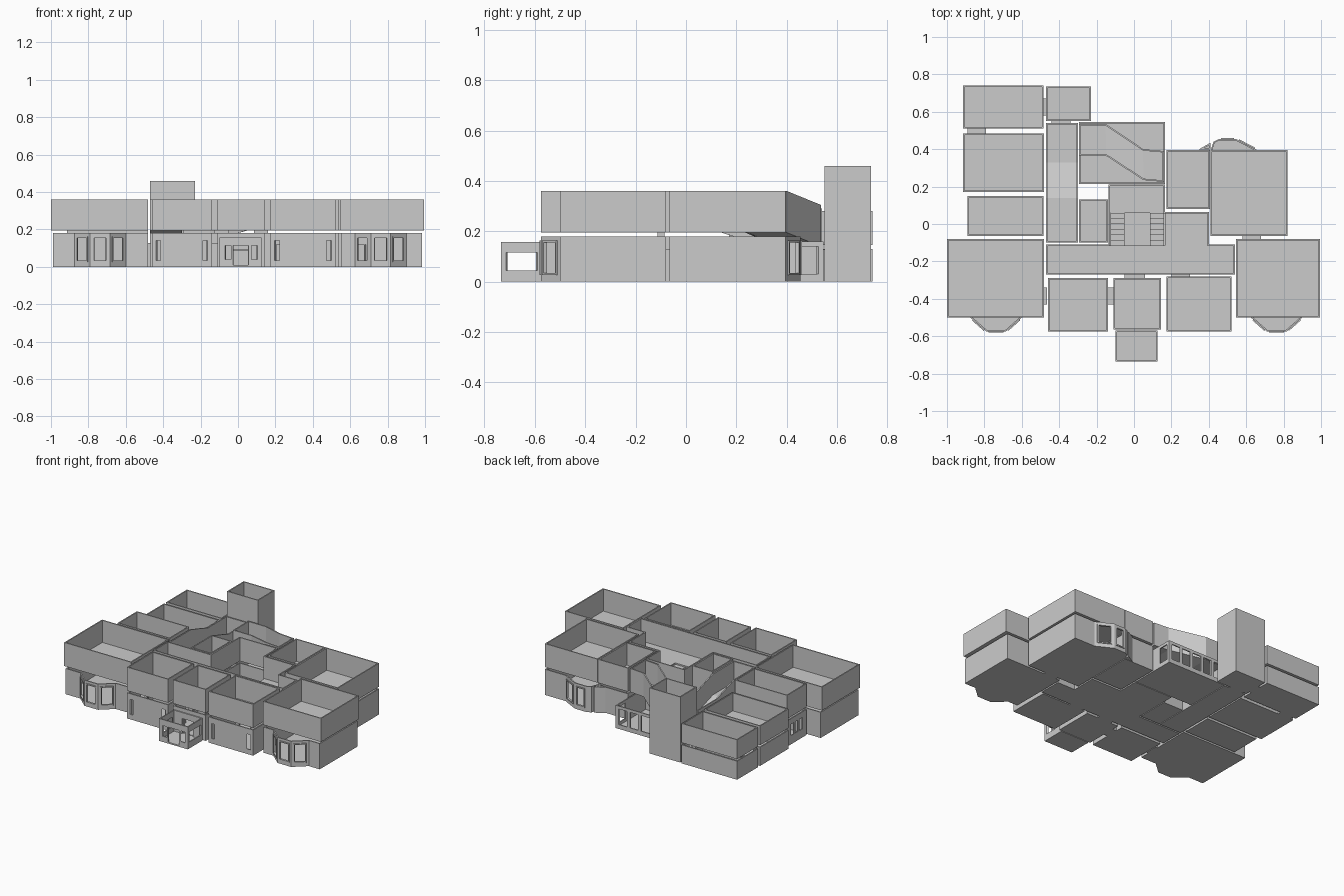
import bpy, bmesh
from mathutils import Vector

if "Cube" in bpy.data.objects:
    bpy.data.objects.remove(bpy.data.objects["Cube"])

T = 0.008          # wall thickness
FLOOR = 0.01       # floor thickness

# doorways linking ground rooms: x0, x1, y0, y1, axis of passage
DOORS = [(-.484, -.464, -.43, -.34, 'x'), (-.14, -.11, -.43, -.34, 'x'),
         (-.05, .06, -.29, -.27, 'y'), (.20, .30, -.28, -.27, 'y'),
         (.58, .68, -.08, -.065, 'y'), (-.89, -.79, .485, .51, 'y'),
         (-.485, -.47, .58, .67, 'x'), (-.44, -.34, .54, .55, 'y')]


def inset(pts, d):
    """Mitred inward offset of a counter-clockwise outline."""
    out, n = [], len(pts)
    for i in range(n):
        p = Vector(pts[i][:2])
        a = (p - Vector(pts[i - 1][:2])).normalized()
        b = (Vector(pts[(i + 1) % n][:2]) - p).normalized()
        na, nb = Vector((-a.y, a.x)), Vector((-b.y, b.x))
        out.append(p + (na + nb) * (d / (1 + na.dot(nb))))
    return out


def hexa(bm, b, t):
    """Six-sided block from four bottom and four top corners."""
    vs = [bm.verts.new(c) for c in b + t]
    for f in ((3, 2, 1, 0), (4, 5, 6, 7), (0, 1, 5, 4), (1, 2, 6, 5), (2, 3, 7, 6), (3, 0, 4, 7)):
        bm.faces.new([vs[k] for k in f])


def finish(bm, name):
    # weld the blocks and drop the hidden faces between them
    bmesh.ops.remove_doubles(bm, verts=bm.verts, dist=1e-5)
    seen = {}
    for f in bm.faces:
        c = f.calc_center_median()
        seen.setdefault((tuple(round(v, 4) for v in c), len(f.verts)), []).append(f)
    dead = [f for fs in seen.values() if len(fs) > 1 for f in fs]
    bmesh.ops.delete(bm, geom=dead, context='FACES')
    bmesh.ops.recalc_face_normals(bm, faces=bm.faces)
    me = bpy.data.meshes.new(name)
    bm.to_mesh(me)
    bm.free()
    ob = bpy.data.objects.new(name, me)
    bpy.context.collection.objects.link(ob)
    return ob


def box(name, x0, x1, y0, y1, z0, z1):
    bm = bmesh.new()
    c = [(x0, y0), (x1, y0), (x1, y1), (x0, y1)]
    hexa(bm, [(*p, z0) for p in c], [(*p, z1) for p in c])
    return finish(bm, name)


def rect(x0, x1, y0, y1):
    return [(x0, y0), (x1, y0), (x1, y1), (x0, y1)]


def door_holes(p, q):
    res = []
    for x0, x1, y0, y1, ax in DOORS:
        k = 0 if ax == 'y' else 1                    # axis along the wall
        lo, hi = ((x0, x1), (y0, y1))[k]
        e = ((y0, y1), (x0, x1))[k]
        if abs(p[1 - k] - q[1 - k]) < .001 and min(abs(p[1 - k] - v) for v in e) < .012:
            a, b = sorted(((lo - p[k]) / (q[k] - p[k]), (hi - p[k]) / (q[k] - p[k])))
            if a > .03 and b < .97:
                res.append((a, b, FLOOR, .12))
    return res


def room(name, pts, z0, z1, windows=None, framed=False, doors=False, floor=True):
    """Open-topped room; windows = {wall: [(t0, t1, z0, z1)]}; a third coordinate slopes it."""
    windows = windows or {}
    bm, n = bmesh.new(), len(pts)
    inn, outer = inset(pts, T), inset(pts, -.006)
    dz = [p[2] if len(p) > 2 else 0 for p in pts]
    for i in range(n):
        j = (i + 1) % n

        def cell(ring, t0, t1, za, zb, inner=inn):
            P = [Vector(ring[i][:2]).lerp(Vector(ring[j][:2]), t) for t in (t0, t1)]
            P += [inner[i].lerp(inner[j], t) for t in (t1, t0)]
            h = [dz[i] + (dz[j] - dz[i]) * t for t in (t0, t1, t1, t0)]
            hexa(bm, [(*p, za + d) for p, d in zip(P, h)], [(*p, zb + d) for p, d in zip(P, h)])

        holes = list(windows.get(i, []))
        if doors:
            holes += door_holes(pts[i], pts[j])
        us = sorted({0, 1, *[v for w in holes for v in w[:2]]})
        zs = sorted({z0, z1, *[v for w in holes for v in w[2:]]})
        for a, b in zip(us, us[1:]):
            for c, d in zip(zs, zs[1:]):
                if not any(w[0] <= (a + b) / 2 <= w[1] and w[2] <= (c + d) / 2 <= w[3] for w in holes):
                    cell(pts, a, b, c, d)
        if framed:                                   # raised window surround
            base = [Vector(p[:2]) for p in pts]
            for a, b, c, d in windows.get(i, []):
                e, g = .07, .008
                for q in ((a - e, a, c - g, d + g), (b, b + e, c - g, d + g), (a, b, c - g, c), (a, b, d, d + g)):
                    cell(outer, *q, inner=base)
    if floor:                                        # floor top and underside
        for ring, z in ((inn, z0 + FLOOR), (pts, z0)):
            vs = [bm.verts.new((p[0], p[1], z + h)) for p, h in zip(ring, dz)]
            if any(dz):
                for i in range(n // 2 - 1):
                    bm.faces.new((vs[i], vs[i + 1], vs[n - 2 - i], vs[n - 1 - i]))
            else:
                bm.faces.new(vs)
    return finish(bm, name)


G0, G1, U0, U1 = 0, .18, .195, .36
pane = [(.2, .8, .035, .155)]
slits = lambda a: {0: [(a, a + .075, .035, .14), (1 - a - .075, 1 - a, .035, .14)]}

# big rooms with ground-floor bay windows
bays = {1: pane, 2: pane, 3: pane}
room("left_front_ground", [(-.99, -.5), (-.875, -.5), (-.79, -.575), (-.685, -.575), (-.6, -.5),
     (-.48, -.5), (-.48, -.08), (-.99, -.08)], G0, G1, bays, True, True)
room("right_front_ground", [(.55, -.5), (.625, -.5), (.71, -.575), (.815, -.575), (.9, -.5),
     (.985, -.5), (.985, -.08), (.55, -.08)], G0, G1, bays, True, True)
room("right_back_ground", [(.41, -.065), (.82, -.065), (.82, .395), (.66, .395), (.545, .455),
     (.455, .455), (.345, .395), (.41, .394)][:6] + [(.425, .44), (.41, .395)], G0, G1,
     {3: pane, 4: pane}, True, True)
room("bay_side", [(.345, .398), (.41, .398), (.41, .435)], G0, G1)

# rooms repeated on both floors
for name, r, win in [
        ("front_left_room", (-.46, -.14, -.575, -.29), slits(.07)),
        ("entrance_room", (-.11, .145, -.565, -.29), {0: [(.33, .67, FLOOR, .115)]}),
        ("front_right_room", (.175, .52, -.575, -.28), slits(.06)),
        ("left_middle_room", (-.89, -.485, -.065, .15), {3: [(.2, .35, .06, .14), (.43, .57, .06, .14), (.65, .8, .06, .14)]}),
        ("right_middle_room", (.175, .405, .08, .395), None),
        ("inner_room", (-.295, -.14, -.1, .13), None)]:
    room(name + "_ground", rect(*r), G0, G1, win, doors=True)
    room(name + "_upper", rect(*r), U0, U1)

# upper boxes above the bay rooms
for name, r in [("left_front_upper", (-1, -.48, -.5, -.08)), ("right_front_upper", (.545, .995, -.5, -.08)),
                ("right_back_upper", (.41, .82, -.065, .395))]:
    room(name, rect(*r), U0, U1)

# lower wing at the back left
for name, r in [("wing_middle", (-.915, -.48, .17, .485)), ("wing_end", (-.915, -.485, .51, .74))]:
    room(name + "_ground", rect(*r), G0, .13, doors=True)
    room(name + "_upper", rect(*r), .145, .28)

# tower
room("tower", rect(-.47, -.23, .55, .735), 0, .46, doors=True)

# porch with open windows and doorway
side = [(.12, .88, .045, .115)]
room("porch", rect(-.1, .125, -.735, -.57), 0, .157,
     {0: [(.13, .28, .04, .115), (.32, .69, FLOOR, .115), (.76, .91, .04, .115)],
      1: side, 3: side, 2: [(.3, .7, FLOOR, .115)]})

# garden room with a row of windows
room("garden_room", rect(-.295, .165, .215, .545), 0, .16,
     {2: [(.05 + k * .19, .19 + k * .19, .03, .14) for k in range(5)], 1: [(.72, .94, .03, .14)]})

# sloping passages between the floor levels
room("side_passage_ground", rect(-.47, -.3, -.1, .54), G0, .13, doors=True)
room("side_passage_upper", [(-.3 - .17, .54, -.06), (-.47, .33, -.06), (-.47, .14, 0), (-.47, -.1, 0),
     (-.3, -.1, 0), (-.3, .14, 0), (-.3, .33, -.06), (-.3, .54, -.06)], U0, .35)
room("bent_passage", [(-.295, .365, -.055), (-.15, .365, -.055), (.05, .235, 0), (.16, .225, 0),
     (.16, .39, 0), (.05, .4, 0), (-.15, .535, -.055), (-.295, .535, -.055)], U0, U1)

# central hall, upper gallery around the stair well
hall = [(-.47, -.27), (.54, -.27), (.54, -.11), (.4, -.11), (.4, .065), (.165, .065),
        (.165, .21), (-.135, .21), (-.135, -.11), (-.47, -.11)]
room("hall_ground", hall, G0, G1, doors=True)
room("hall_upper", hall, U0, U1, floor=False)
box("gallery_front", -.465, .535, -.265, -.115, U0, U0 + FLOOR)
box("gallery_right", .165, .395, -.115, .06, U0, U0 + FLOOR)
box("stair_landing", -.128, .158, .06, .205, .085, .095)

# twin flights rising from the landing to the gallery
for side_name, x in (("left", -.125), ("right", .085)):
    for k in range(6):
        y = .06 - k * .029
        box(f"{side_name}_step_{k + 1}", x, x + .075, y - .029, y, .085 + k * .018, .106 + k * .018)

# door linings in the gaps between ground rooms
for k, (x0, x1, y0, y1, ax) in enumerate(DOORS):
    box(f"threshold_{k + 1}", x0, x1, y0, y1, 0, FLOOR)
    box(f"lintel_{k + 1}", x0, x1, y0, y1, .12, .128)
    for s in (0, 1):
        if ax == 'y':
            xs = (x0, x0 + .005) if s == 0 else (x1 - .005, x1)
            box(f"jamb_{k + 1}_{s}", *xs, y0, y1, FLOOR, .12)
        else:
            ys = (y0, y0 + .005) if s == 0 else (y1 - .005, y1)
            box(f"jamb_{k + 1}_{s}", x0, x1, *ys, FLOOR, .12)
